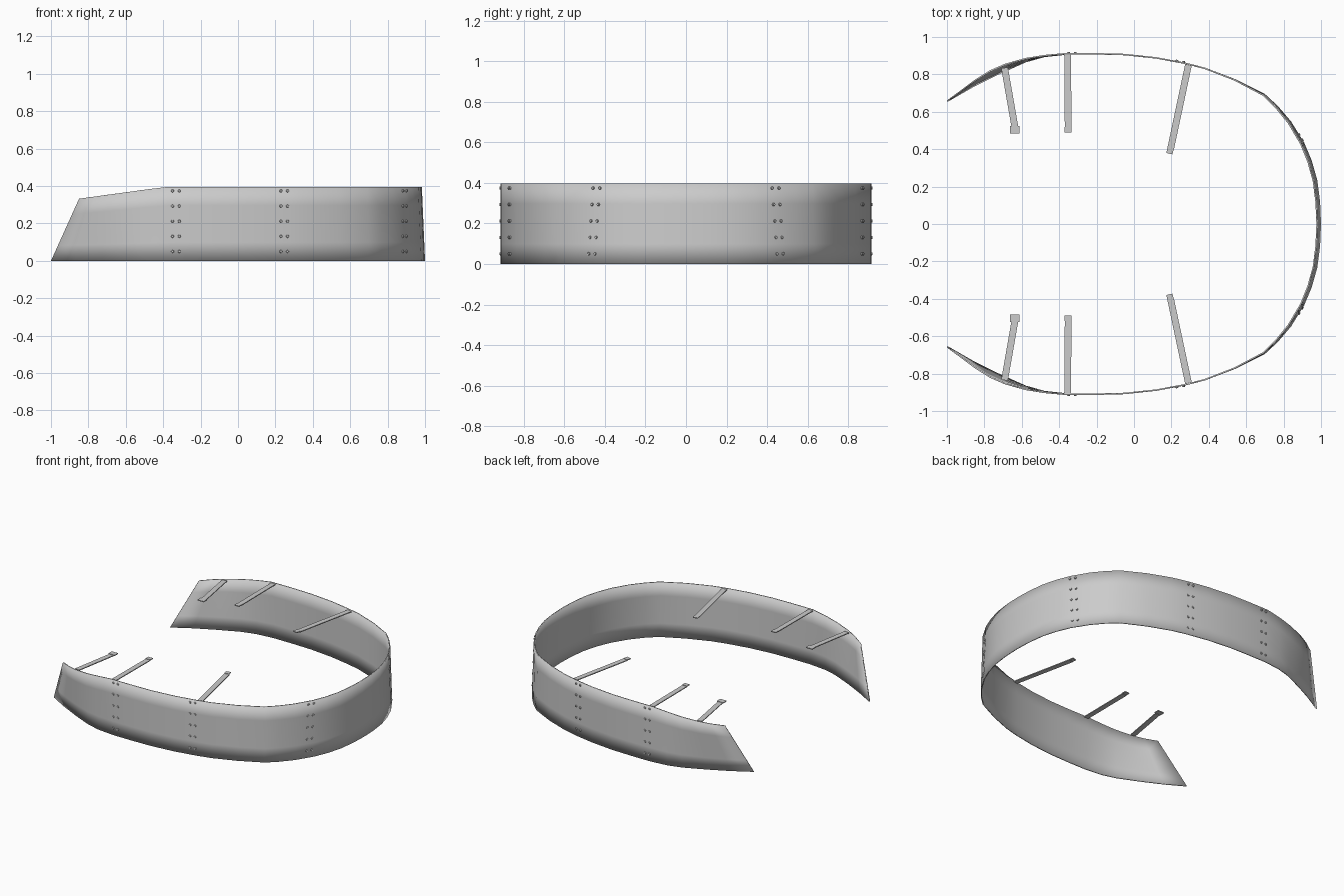
import bpy, bmesh, math
from mathutils import Vector, Matrix

if "Cube" in bpy.data.objects:
    bpy.data.objects.remove(bpy.data.objects["Cube"])

# Half outline of the band: bottom edge (x, y), and top edge (x, y, z)
BOTTOM = [(-1, .66), (-.87, .735), (-.73, .805), (-.58, .872), (-.48, .9), (-.35, .914),
          (-.2, .914), (-.05, .91), (.12, .892), (.28, .862), (.38, .836), (.54, .775),
          (.70, .695), (.77, .63), (.84, .548), (.91, .435), (.95, .34), (.98, .235), (.995, .12), (1, 0)]
TOP_FRONT = [(-.85, .772, .332), (-.77, .822, .343), (-.69, .857, .354), (-.58, .888, .369),
             (-.48, .904, .383), (-.37, .914, .396)]
TOP = TOP_FRONT + [(x - .017 * max(0, (x - .5) / .5), y - .006 * max(0, (x - .5) / .5) * (y > 0), .396)
                   for x, y in BOTTOM[len(TOP_FRONT):]]
ROWS = 4


def add_object(name, bm):
    mesh = bpy.data.meshes.new(name)
    bm.to_mesh(mesh)
    bm.free()
    ob = bpy.data.objects.new(name, mesh)
    bpy.context.collection.objects.link(ob)
    return ob


def mirror_y(ob):
    m = ob.modifiers.new("mirror", 'MIRROR')
    m.use_axis = (False, True, False)
    return ob


def smooth(ob, angle):
    bpy.ops.object.select_all(action='DESELECT')
    ob.select_set(True)
    bpy.context.view_layer.objects.active = ob
    bpy.ops.object.shade_smooth_by_angle(angle=math.radians(angle))


# Curved wall, open at the front end
bm = bmesh.new()
lows = [Vector((x, y, 0)) for x, y in BOTTOM]
highs = [Vector(p) for p in TOP]
flip = Matrix.Diagonal((1, -1, 1))
lows += [flip @ p for p in reversed(lows[:-1])]
highs += [flip @ p for p in reversed(highs[:-1])]
cols = [[bm.verts.new(a.lerp(b, r / ROWS)) for r in range(ROWS + 1)] for a, b in zip(lows, highs)]
for a, b in zip(cols, cols[1:]):
    for r in range(ROWS):
        bm.faces.new((a[r], a[r + 1], b[r + 1], b[r]))
wall = add_object("curved_wall", bm)
sol = wall.modifiers.new("thickness", 'SOLIDIFY')
sol.thickness = .008
sol.offset = -1
smooth(wall, 35)


def wall_point(x, z):
    """Point on the outer face, with the tangent and outward normal."""
    t = z / .396
    pts = [Vector((a[0], a[1], 0)).lerp(Vector(b), t) for a, b in zip(BOTTOM, TOP)]
    for a, b in zip(pts, pts[1:]):
        if a.x <= x <= b.x:
            p = a.lerp(b, (x - a.x) / (b.x - a.x))
            tan = Vector((b.x - a.x, b.y - a.y, 0)).normalized()
            return Vector((p.x, p.y, z)), tan, Vector((-tan.y, tan.x, 0))


# Double columns of bolt heads at the panel joints
bm = bmesh.new()
for x in (-.332, .247, .89):
    for k in range(5):
        for s in (-1, 1):
            z = .05 + .081 * k
            _, tan, _ = wall_point(x, z)
            p, _, n = wall_point(x + s * .018 * tan.x, z)
            rot = n.to_track_quat('Z', 'Y').to_matrix().to_4x4()
            bmesh.ops.create_cone(bm, cap_ends=True, segments=8, radius1=.009, radius2=.006,
                                  depth=.009, matrix=Matrix.Translation(p + n * .002) @ rot)
mirror_y(add_object("bolt_heads", bm))


def bar(bm, a, b, width, z, thick):
    """Flat bar between two plan points."""
    a, b = Vector((*a, z)), Vector((*b, z))
    d = b - a
    m = (Matrix.Translation((a + b) / 2) @ Matrix.Rotation(math.atan2(d.y, d.x), 4, 'Z')
         @ Matrix.Diagonal((d.length, width, thick, 1)))
    bmesh.ops.create_cube(bm, size=1, matrix=m)


# Mounting straps: wall end, inner end, tab end, height, tab width
STRAPS = [("front_strap", (-.692, .835), (-.637, .52), (-.637, .485), .348, .05),
          ("middle_strap", (-.355, .908), (-.352, .515), (-.352, .488), .388, .037),
          ("rear_strap", (.292, .855), (.196, .403), (.189, .376), .388, .034)]
for name, a, b, c, z, tab in STRAPS:
    bm = bmesh.new()
    bar(bm, a, b, .036, z, .006)
    # stepped tab at the inner end
    bar(bm, (b[0], b[1] + .004), c, tab, z + .003, .006)
    mirror_y(add_object(name, bm))
